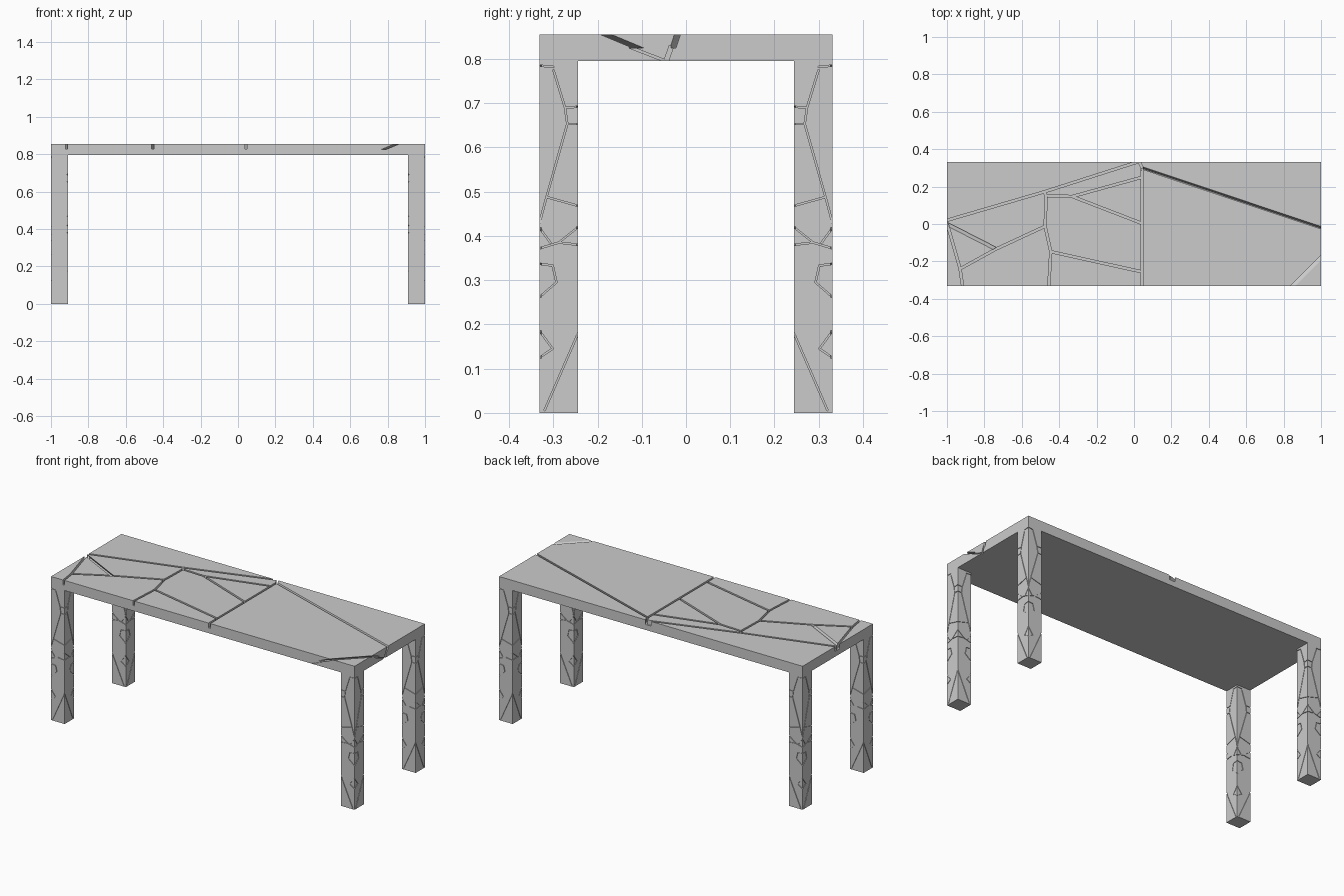
import bpy, bmesh
from mathutils import Vector

if "Cube" in bpy.data.objects:
    bpy.data.objects.remove(bpy.data.objects["Cube"])

HY = 0.331           # half depth of the table
TOP, UNDER = 0.855, 0.795
LEG_X, LEG_Y = 0.91, 0.244
Z = Vector((0, 0, 1))


def add_hexa(bm, vs):
    """Closed six-sided block from 4 lower + 4 upper corners."""
    v = [bm.verts.new(c) for c in vs]
    for f in ((3, 2, 1, 0), (4, 5, 6, 7), (0, 1, 5, 4), (1, 2, 6, 5), (2, 3, 7, 6), (3, 0, 4, 7)):
        bm.faces.new([v[i] for i in f])


def groove(bm, p, q, n, width, depth, shift=(0, 0, 0), extend=0.003):
    """Slit along p-q, sunk against normal n; shift leans it per unit of depth."""
    p, q, n, s = Vector(p), Vector(q), Vector(n), Vector(shift)
    d = (q - p).normalized()
    p, q = p - d * extend, q + d * extend
    side = n.cross(d) * (width / 2)
    ring = [p - side, q - side, q + side, p + side]
    add_hexa(bm, [c - n * depth + s * depth for c in ring] +
             [c + n * 0.01 - s * 0.01 for c in ring])


def make_object(name, bm):
    bmesh.ops.recalc_face_normals(bm, faces=bm.faces)
    me = bpy.data.meshes.new(name)
    bm.to_mesh(me)
    bm.free()
    ob = bpy.data.objects.new(name, me)
    bpy.context.collection.objects.link(ob)
    return ob


def block(name, lo, hi):
    bm = bmesh.new()
    (x0, y0, z0), (x1, y1, z1) = lo, hi
    add_hexa(bm, [(x, y, z) for z in (z0, z1)
                  for x, y in ((x0, y0), (x1, y0), (x1, y1), (x0, y1))])
    return make_object(name, bm)


def carve(ob, bm):
    """Subtract all slits, bake the result and drop the cutter."""
    cutter = make_object(ob.name + "_cutter", bm)
    cutter.hide_render = True
    m = ob.modifiers.new("cracks", 'BOOLEAN')
    m.operation, m.solver, m.object = 'DIFFERENCE', 'EXACT', cutter
    m.use_self = True
    dg = bpy.context.evaluated_depsgraph_get()
    me = bpy.data.meshes.new_from_object(ob.evaluated_get(dg))
    ob.modifiers.clear()
    ob.data = me
    bpy.data.objects.remove(cutter)


# Tabletop with broken-stone cracks
top = block("tabletop", (-1, -HY, UNDER), (1, HY, TOP))
cracks = [
    [(-1.01, 0.017), (-0.48, 0.172), (0.03, 0.335)],
    [(0.043, -0.34), (0.043, 0.30), (0.025, 0.34)],
    [(-0.48, 0.17), (-0.47, 0.152), (-0.33, 0.147), (0.043, 0.25)],
    [(-0.33, 0.147), (0.043, 0.003)],
    [(-0.47, 0.152), (-0.475, -0.012), (-0.445, -0.148), (-0.456, -0.34)],
    [(-0.445, -0.148), (0.043, -0.256)],
    [(-0.475, -0.012), (-0.74, -0.135), (-0.93, -0.24)],
    [(-1.0, 0.005), (-0.93, -0.24), (-0.915, -0.34)],
]
bm = bmesh.new()
for path in cracks:
    for a, b in zip(path, path[1:]):
        groove(bm, (*a, TOP), (*b, TOP), Z, 0.012, 0.028)
# leaning cracks
groove(bm, (0.043, 0.30, TOP), (1.01, -0.023, TOP), Z, 0.013, 0.03, (0, -0.33, 0))
groove(bm, (-1.0, 0.0, TOP), (-0.74, -0.133, TOP), Z, 0.018, 0.025, (0.3, 0.7, 0))
groove(bm, (0.80, -0.38, TOP), (1.05, -0.13, TOP), Z, 0.018, 0.03, (-1.2, 1.2, 0))
# shallow continuations down the edges of the top
X, F = (1, 0, 0), (0, -1, 0)
groove(bm, (1, -0.034, 0.826), (1, -0.045, 0.795), X, 0.01, 0.006)
groove(bm, (1, -0.125, 0.826), (1, -0.05, 0.797), X, 0.005, 0.006)
groove(bm, (0.79, -HY, 0.826), (0.72, -HY, 0.798), F, 0.005, 0.006)
carve(top, bm)

# One leg with fine cracks wrapping all four sides, mirrored to four
leg = block("legs", (LEG_X, LEG_Y, 0), (1, HY, UNDER))
fine = [
    [(0.64, 0.782), (1, 0.785)],
    [(0.64, 0.775), (0.34, 0.69), (0, 0.692)],
    [(0.34, 0.69), (0.28, 0.653), (0, 0.653)],
    [(0.28, 0.653), (0.82, 0.488), (0, 0.468)],
    [(0.82, 0.488), (1, 0.43)],
    [(0, 0.38), (0.5, 0.385), (1, 0.372)],
    [(0, 0.42), (0.5, 0.385)],
    [(0.72, 0.385), (1, 0.418)],
    [(1, 0.337), (0.66, 0.333), (0.56, 0.295), (1, 0.262)],
    [(1, 0.185), (0.66, 0.145), (1, 0.125)],
    [(0, 0.18), (0.87, 0.006)],
]
WX, WY = 1 - LEG_X, HY - LEG_Y
sides = [
    ((1, 0, 0), lambda u, z: (1, LEG_Y + u * WY, z)),
    ((0, 1, 0), lambda u, z: (LEG_X + u * WX, HY, z)),
    ((-1, 0, 0), lambda u, z: (LEG_X, HY - u * WY, z)),
    ((0, -1, 0), lambda u, z: (1 - u * WX, LEG_Y, z)),
]
bm = bmesh.new()
for n, place in sides:
    for path in fine:
        for a, b in zip(path, path[1:]):
            groove(bm, place(*a), place(*b), n, 0.0032, 0.004, extend=0.001)
carve(leg, bm)
m = leg.modifiers.new("four_legs", 'MIRROR')
m.use_axis = (True, True, False)
m.use_mirror_merge = False
